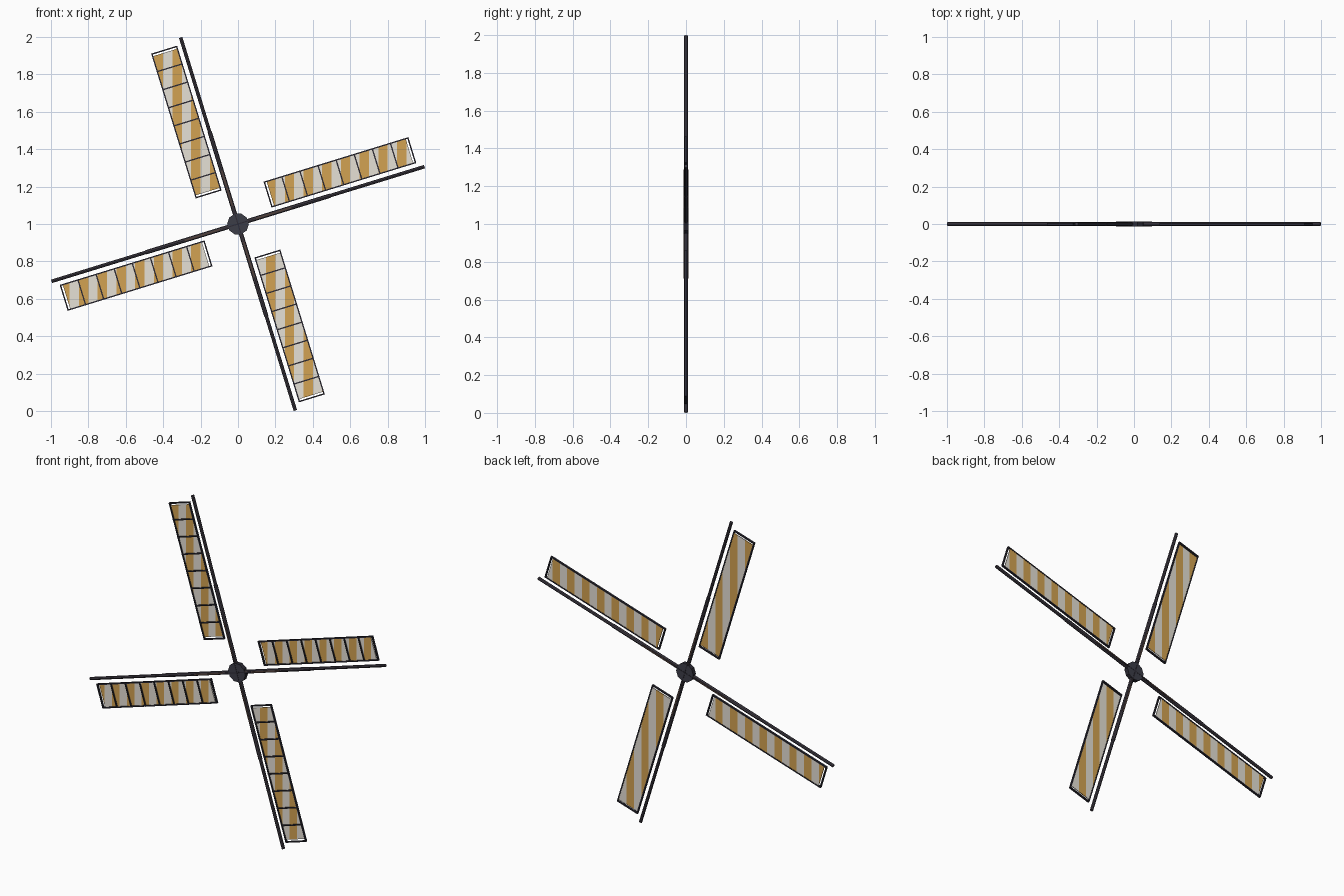
import bpy, bmesh
from math import radians, floor
from mathutils import Matrix, Vector

cube = bpy.data.objects.get("Cube")
if cube:
    bpy.data.objects.remove(cube)


def material(name, colour):
    m = bpy.data.materials.new(name)
    m.use_nodes = True
    m.diffuse_color = (*colour, 1)
    m.node_tree.nodes["Principled BSDF"].inputs["Base Color"].default_value = (*colour, 1)
    return m


iron = material("dark iron", (0.052, 0.045, 0.060))
hub_iron = material("blue grey iron", (0.046, 0.047, 0.064))
brown = material("dark brown wood", (0.085, 0.052, 0.042))
lath = material("dark lath", (0.026, 0.024, 0.035))
cream = material("cream canvas", (0.79, 0.75, 0.67))
ochre = material("ochre canvas", (0.65, 0.365, 0.085))

CENTRE = Matrix.Translation((0, 0, 1))
TILT = 17.1
STRIPE = 0.05
U0, U1, V0, V1 = 0.197, 1.007, 0.031, 0.176   # sail frame along and across the arm


def finish(bm, name, mats, matrix):
    bm.transform(matrix)
    bmesh.ops.recalc_face_normals(bm, faces=bm.faces)
    mesh = bpy.data.meshes.new(name)
    bm.to_mesh(mesh)
    bm.free()
    for m in mats:
        mesh.materials.append(m)
    ob = bpy.data.objects.new(name, mesh)
    bpy.context.collection.objects.link(ob)
    return ob


def add_box(bm, x0, x1, y0, y1, z0, z1):
    size = Matrix.Diagonal((x1 - x0, y1 - y0, z1 - z0, 1))
    mid = Matrix.Translation(((x0 + x1) / 2, (y0 + y1) / 2, (z0 + z1) / 2))
    bmesh.ops.create_cube(bm, size=1, matrix=mid @ size)


def add_pole(bm, u0, u1, radius):
    turn = Matrix.Translation(((u0 + u1) / 2, 0, 0)) @ Matrix.Rotation(radians(90), 4, 'Y')
    bmesh.ops.create_cone(bm, cap_ends=True, segments=8, radius1=radius, radius2=radius,
                          depth=u1 - u0, matrix=turn)


def sail_arm(name, matrix):
    # slim outer pole with a stouter inner half
    bm = bmesh.new()
    add_pole(bm, 0.51, 1.043, 0.0095)
    add_pole(bm, 0.01, 0.515, 0.0115)
    finish(bm, name, [iron], matrix)
    # wooden inlay on both faces near the hub
    bm = bmesh.new()
    add_box(bm, 0.055, 0.3, -0.012, 0.012, -0.004, 0.004)
    finish(bm, name + "_inlay", [brown], matrix)


def sail_frame(name, matrix):
    # thin border with cross laths on the front
    bm = bmesh.new()
    t = 0.007
    for v in (V0, V1 - t):
        add_box(bm, U0, U1, -0.007, 0.005, v, v + t)
    for u in (U0, U1 - t):
        add_box(bm, u, u + t, -0.007, 0.005, V0, V1)
    bays = 8
    for i in range(1, bays):
        u = U0 + (U1 - U0) * i / bays
        add_box(bm, u - t / 2, u + t / 2, -0.008, 0, V0, V1)
    finish(bm, name, [lath], matrix)


def sail_cloth(name, matrix):
    # canvas sheet cut into upright stripes
    bm = bmesh.new()
    add_box(bm, U0 + 0.016, U1 - 0.016, -0.001, 0.003, V0 + 0.004, V1 - 0.004)
    bm.transform(matrix)
    for i in range(-20, 21):
        bmesh.ops.bisect_plane(bm, geom=bm.verts[:] + bm.edges[:] + bm.faces[:],
                               plane_co=Vector((i * STRIPE, 0, 0)), plane_no=Vector((1, 0, 0)))
    for f in bm.faces:
        f.material_index = floor(f.calc_center_median().x / STRIPE) % 2
    finish(bm, name, [cream, ochre], Matrix())


for i, side in enumerate(("left", "upper", "right", "lower")):
    place = CENTRE @ Matrix.Rotation(radians(-TILT - 90 * i), 4, 'Y')
    sail_arm(side + "_arm", place)
    sail_frame(side + "_sail_frame", place)
    sail_cloth(side + "_sail_cloth", place)

HUB = CENTRE @ Matrix.Rotation(radians(-TILT), 4, 'Y')

# central hub with a dark rim
bm = bmesh.new()
bmesh.ops.create_cone(bm, cap_ends=True, segments=10, radius1=0.058, radius2=0.058, depth=0.026,
                      matrix=Matrix.Rotation(radians(90), 4, 'X'))
for f in bm.faces:
    f.material_index = int(len(f.verts) == 4)
finish(bm, "hub", [hub_iron, lath], HUB)

# dark cross straps over the hub
bm = bmesh.new()
add_box(bm, -0.1, 0.1, -0.014, 0.014, -0.003, 0.003)
add_box(bm, -0.003, 0.003, -0.014, 0.014, -0.1, 0.1)
finish(bm, "hub_straps", [lath], HUB)
